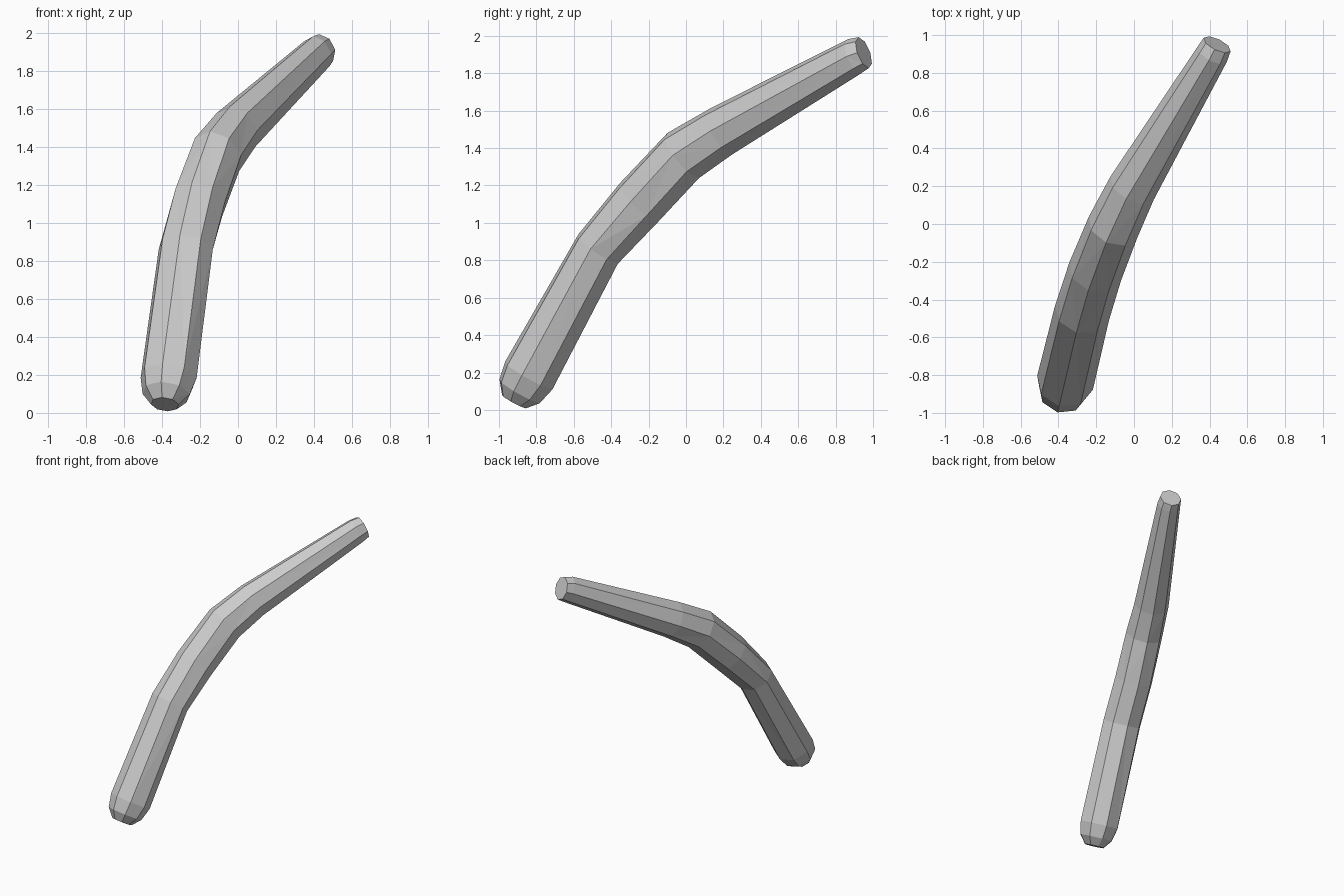
import bpy
import bmesh
from math import cos, sin, pi
from mathutils import Vector

if "Cube" in bpy.data.objects:
    bpy.data.objects.remove(bpy.data.objects["Cube"], do_unlink=True)

grey = bpy.data.materials.new("plain grey")
grey.use_nodes = True
colour = (0.6, 0.6, 0.6, 1)
grey.diffuse_color = colour
grey.node_tree.nodes["Principled BSDF"].inputs["Base Color"].default_value = colour

SIDES = 8
# Stations along the bent rod: centre, half width, half depth
stations = [
    ((-.385, -.92, .045), .075, .075),
    ((-.378, -.89, .10), .128, .128),
    ((-.365, -.84, .185), .152, .15),
    ((-.275, -.47, .86), .148, .135),
    ((-.205, -.25, 1.11), .145, .15),
    ((-.11, -.015, 1.36), .14, .152),
    ((-.01, .19, 1.49), .13, .14),
    ((.415, .90, 1.89), .087, .1),
    ((.44, .95, 1.91), .08, .088),
]
centres = [Vector(s[0]) for s in stations]

bm = bmesh.new()
rings = []
for i, (_, width, depth) in enumerate(stations):
    # Cross-section square to the local direction of the rod
    ahead = centres[min(i + 1, len(centres) - 1)] - centres[i]
    behind = centres[i] - centres[max(i - 1, 0)]
    along = (ahead.normalized() + behind.normalized()).normalized()
    side = along.cross(Vector((0, 0, 1))).normalized()
    up = side.cross(along)
    rings.append([bm.verts.new(centres[i] + side * width * cos(a) + up * depth * sin(a))
                  for a in (2 * pi * k / SIDES for k in range(SIDES))])

# Faceted skin, with diagonals alternating from side to side
for i, (low, high) in enumerate(zip(rings, rings[1:])):
    for k in range(SIDES):
        n = (k + 1) % SIDES
        a, b, c, d = low[k], low[n], high[n], high[k]
        tris = ((a, b, c), (a, c, d)) if (i + k) % 2 else ((a, b, d), (b, c, d))
        for t in tris:
            bm.faces.new(t)

# Closed ends
bm.faces.new(rings[0])
bm.faces.new(rings[-1])
bmesh.ops.recalc_face_normals(bm, faces=bm.faces)

mesh = bpy.data.meshes.new("bent_rod")
bm.to_mesh(mesh)
bm.free()
mesh.materials.append(grey)
rod = bpy.data.objects.new("bent_rod", mesh)
bpy.context.collection.objects.link(rod)
